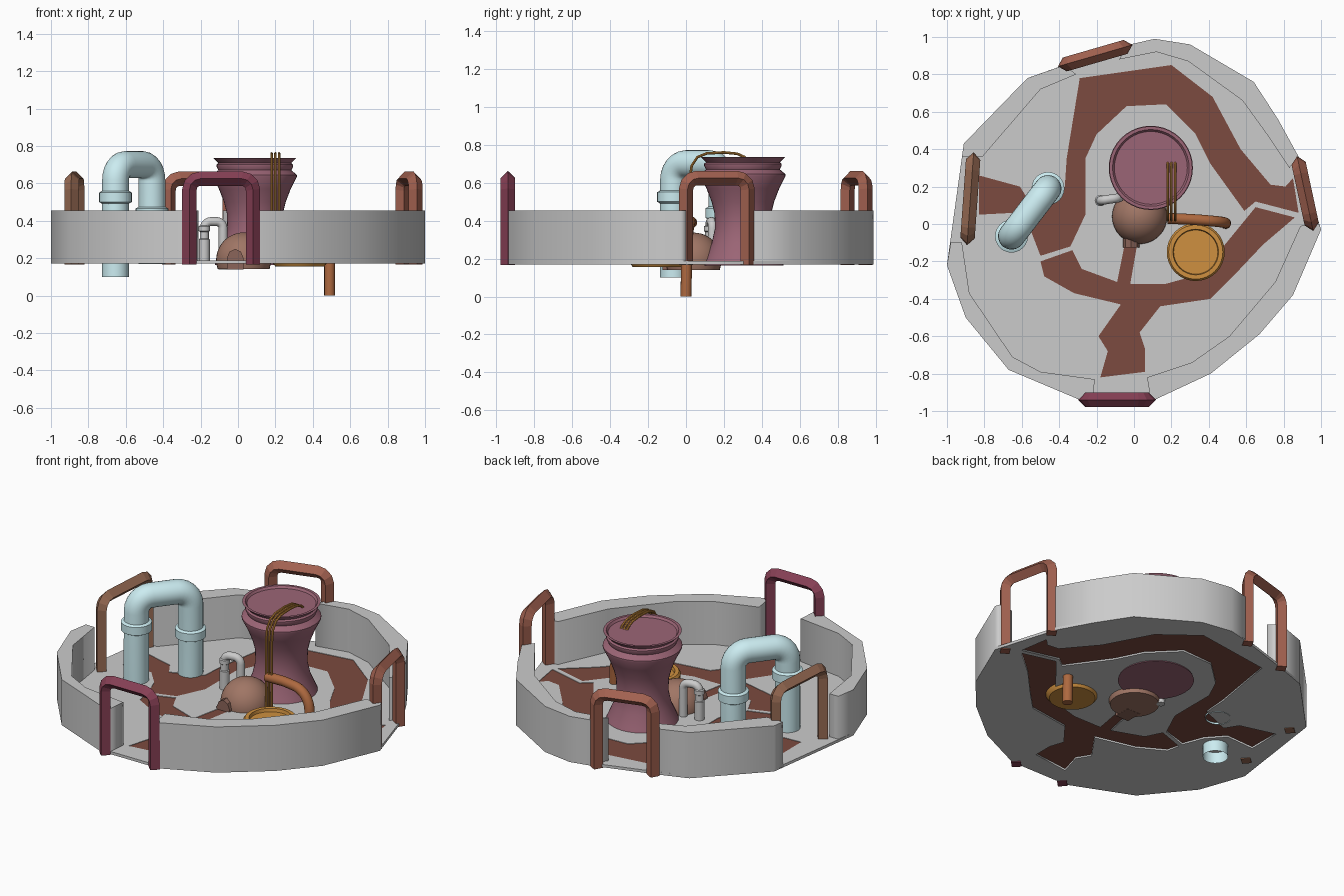
import bpy, bmesh
from math import pi, cos, sin
from mathutils import Vector as V

if "Cube" in bpy.data.objects:
    bpy.data.objects.remove(bpy.data.objects["Cube"])


def finish(ob, col=None, smooth=False):
    bpy.ops.object.select_all(action='DESELECT')
    ob.select_set(True)
    bpy.context.view_layer.objects.active = ob
    if ob.type == 'CURVE':
        bpy.ops.object.convert(target='MESH')
        ob = bpy.context.object
    if col:
        m = bpy.data.materials.new(ob.name + "_colour")
        m.diffuse_color = (*col, 1)
        m.use_nodes = True
        m.node_tree.nodes["Principled BSDF"].inputs["Base Color"].default_value = m.diffuse_color
        ob.data.materials.clear()
        ob.data.materials.append(m)
    if smooth:
        bpy.ops.object.shade_smooth_by_angle(angle=0.6)
    return ob


def link(name, data):
    ob = bpy.data.objects.new(name, data)
    bpy.context.collection.objects.link(ob)
    return ob


def slab(name, outlines, z0, z1, col=None):
    """Flat plate from closed outlines; later outlines are holes."""
    cu = bpy.data.curves.new(name, 'CURVE')
    cu.dimensions, cu.fill_mode, cu.extrude = '2D', 'BOTH', (z1 - z0) / 2
    for pts in outlines:
        sp = cu.splines.new('POLY')
        sp.points.add(len(pts) - 1)
        for p, (x, y) in zip(sp.points, pts):
            p.co = (x, y, 0, 1)
        sp.use_cyclic_u = True
    ob = link(name, cu)
    ob.location.z = (z0 + z1) / 2
    return finish(ob, col)


def rings_mesh(name, rings, col, smooth, caps=True):
    bm = bmesh.new()
    rs = [[bm.verts.new(c) for c in r] for r in rings]
    n = len(rs[0])
    for a, b in zip(rs, rs[1:]):
        for i in range(n):
            bm.faces.new((a[i], a[(i + 1) % n], b[(i + 1) % n], b[i]))
    if caps:
        bm.faces.new(rs[0][::-1])
        bm.faces.new(rs[-1])
    bmesh.ops.recalc_face_normals(bm, faces=bm.faces)
    me = bpy.data.meshes.new(name)
    bm.to_mesh(me)
    bm.free()
    return finish(link(name, me), col, smooth)


def lathe(name, x, y, prof, col, sides=32):
    rings = [[(x + r * cos(2 * pi * i / sides), y + r * sin(2 * pi * i / sides), z)
              for i in range(sides)] for r, z in prof]
    return rings_mesh(name, rings, col, True)


def rounded(pts, rad, seg=5):
    """Polyline with its inner corners turned into bends."""
    pts = [V(p) for p in pts]
    out = [pts[0]]
    for a, p, b in zip(pts, pts[1:], pts[2:]):
        s, e = p + (a - p).normalized() * rad, p + (b - p).normalized() * rad
        c = s + e - p
        for i in range(seg + 1):
            t = i / seg * pi / 2
            out.append(c + (s - c) * cos(t) + (e - c) * sin(t))
    return out + [pts[-1]]


def tube(name, pts, r, sides, col, smooth=True, caps=True):
    pts = [V(p) for p in pts]
    d = [(b - a).normalized() for a, b in zip(pts, pts[1:])]
    tan = [d[0]] + [(a + b).normalized() for a, b in zip(d, d[1:])] + [d[-1]]
    ref = pts[-1] - pts[0]
    n = (ref - tan[0] * ref.dot(tan[0])).normalized()
    rings, prev = [], tan[0]
    for p, t in zip(pts, tan):
        n = prev.rotation_difference(t) @ n
        b, prev = t.cross(n), t
        rings.append([p + (n * cos(2 * pi * i / sides) + b * sin(2 * pi * i / sides)) * r
                      for i in range(sides)])
    return rings_mesh(name, rings, col, smooth, caps)


PATH, BLUE, URN = (.20, .07, .05), (.60, .84, .88), (.33, .13, .18)
RUST, WIRE, WHITE = (.42, .14, .05), (.62, .28, .05), (.85, .85, .83)

# Floor with path cut-outs
floor = [(-1, -.22), (-.91, .43), (-.57, .78), (-.40, .84), (-.02, .96), (.11, .99),
         (.30, .96), (.64, .76), (.77, .56), (.88, .36), (1, -.03), (.85, -.38),
         (.67, -.59), (.41, -.80), (.11, -.94), (-.29, -.94), (-.67, -.78), (-.90, -.50)]
upper = [(-.83, .26), (-.61, .20), (-.56, .12), (-.37, .2), (-.36, .35), (-.29, .78),
         (.20, .85), (.42, .68), (.57, .40), (.73, .21), (.81, .20), (.85, .245),
         (.88, .06), (.65, .12), (.59, .07), (.41, .32), (.33, .48), (.17, .64),
         (-.04, .63), (-.20, .48), (-.26, .35), (-.26, .05), (-.34, -.12), (-.50, -.17),
         (-.55, -.04), (-.64, .06), (-.83, .05)]
lower = [(-.50, -.20), (-.33, -.14), (-.28, -.24), (-.09, -.31), (-.05, -.11),
         (.015, -.12), (-.02, -.32), (.17, -.32), (.35, -.27), (.47, -.13), (.65, .09),
         (.86, .035), (.69, -.11), (.52, -.29), (.41, -.40), (.14, -.44), (.03, -.58),
         (.06, -.67), (.06, -.79), (-.18, -.82), (-.14, -.68), (-.19, -.60),
         (-.07, -.43), (-.32, -.37), (-.48, -.28)]
slab("floor", [floor, upper, lower], .17, .187)
slab("upper_path", [upper], .180, .184, PATH)
slab("lower_path", [lower], .180, .184, PATH)

# Perimeter wall in four pieces: outer line followed by inner line back
walls = {
    "wall_front_left": [(-.98, -.10), (-1, -.22), (-.90, -.50), (-.67, -.78), (-.29, -.94),
                        (-.22, -.94), (-.21, -.83), (-.50, -.79), (-.65, -.71),
                        (-.88, -.37), (-.92, -.10)],
    "wall_back_left": [(-.92, .36), (-.91, .43), (-.57, .78), (-.37, .85), (-.31, .80),
                       (-.50, .72), (-.81, .36)],
    "wall_back_right": [(-.03, .958), (.11, .99), (.30, .96), (.64, .76), (.77, .56),
                        (.88, .36), (.83, .30), (.71, .48), (.58, .66), (.29, .87),
                        (.12, .92), (-.08, .88)],
    "wall_front_right": [(.99, 0), (1, -.03), (.85, -.38), (.67, -.59), (.41, -.80),
                         (.11, -.94), (.09, -.94), (.07, -.82), (.31, -.74), (.51, -.60),
                         (.755, -.31), (.89, -.01)]}
for name, pts in walls.items():
    slab(name, [pts], .175, .455)

# Gateway arches, diamond section
for name, a, b, col in (
        ("front_gate", (-.26, -.94), (.08, -.94), (.24, .05, .09)),
        ("back_gate", (-.37, .853), (-.045, .947), (.36, .12, .08)),
        ("right_gate", (.88, .325), (.95, 0), (.36, .12, .08)),
        ("left_gate", (-.86, .345), (-.89, -.075), (.32, .15, .09))):
    tube(name, rounded([(*a, .165), (*a, .625), (*b, .625), (*b, .165)], .06, 3),
         .0385, 4, col, False)

# Waisted tower with rim and dished top
lathe("tower", .09, .30, [(.215, .163), (.195, .21), (.165, .28), (.147, .36), (.15, .44),
      (.165, .50), (.192, .57), (.225, .635), (.225, .645), (.195, .67), (.205, .69),
      (.205, .70), (.195, .708), (.222, .735), (.205, .735), (.195, .722), (.01, .722)],
      URN, 40)

# Large blue pipe with collars
A, B = (-.655, -.065), (-.46, .19)
tube("large_pipe", rounded([(*A, .10), (*A, .70), (*B, .70), (*B, .168)], .085, 6),
     .072, 24, BLUE, True, False)
for name, (x, y), z in (("collar_left", A, .50), ("collar_right", B, .415)):
    lathe(name, x, y, [(.07, z - .01), (.088, z), (.088, z + .05), (.07, z + .06)], BLUE, 24)

# Small white pipe with collars
a, b = (-.18, .125), (-.08, .14)
tube("small_pipe", rounded([(*a, .18), (*a, .395), (*b, .395), (*b, .14)], .035), .024, 16, WHITE)
lathe("small_pipe_collar", *a, [(.023, .34), (.03, .345), (.03, .37), (.023, .375)], WHITE, 16)
lathe("small_pipe_sleeve", *a, [(.029, .18), (.029, .30), (.023, .305)], WHITE, 16)

# Dome hut and its entrance
BROWN = (.35, .18, .13)
lathe("dome", .03, .04, [(.147 * cos(t * pi / 24), .19 + .147 * sin(t * pi / 24))
                         for t in (-2.6, -1, 0, 1, 2, 3, 4, 5, 6, 7, 8, 9, 10, 11, 11.95)], BROWN)
arch = [(-.045, .14), (-.045, .20), (-.03, .235), (0, .25), (.03, .235), (.045, .20), (.045, .14)]
rings_mesh("dome_entrance", [[(-.015 + x, y, z) for x, z in arch] for y in (-.125, -.02)],
           (.26, .13, .10), False)

# Round orange pot
lathe("pot", .33, -.15, [(.13, .155), (.15, .18), (.155, .23), (.145, .245), (.122, .245),
                         (.118, .225), (.01, .225)], WIRE)

# Bent rust pipe running down below the floor
tube("rust_pipe", [(.18, .03, .39), (.30, .025, .395)] +
     [(.37 + .12 * sin(t * pi / 16), .02 - .002 * t, .265 + .125 * cos(t * pi / 16))
      for t in range(9)] + [(.49, 0, 0)], .029, 16, RUST)

# Three wires from the tower top
for i in range(3):
    x = .18 + .02 * i
    tube("wire_%d" % (i + 1), [(x, .33, .715), (x, .31, .735), (x, .27, .753), (x, .20, .76),
         (x, .11, .755), (x, .06, .735), (x, .03, .69), (x, .02, .62), (x, .02, .19)],
         .007, 8, WIRE)
